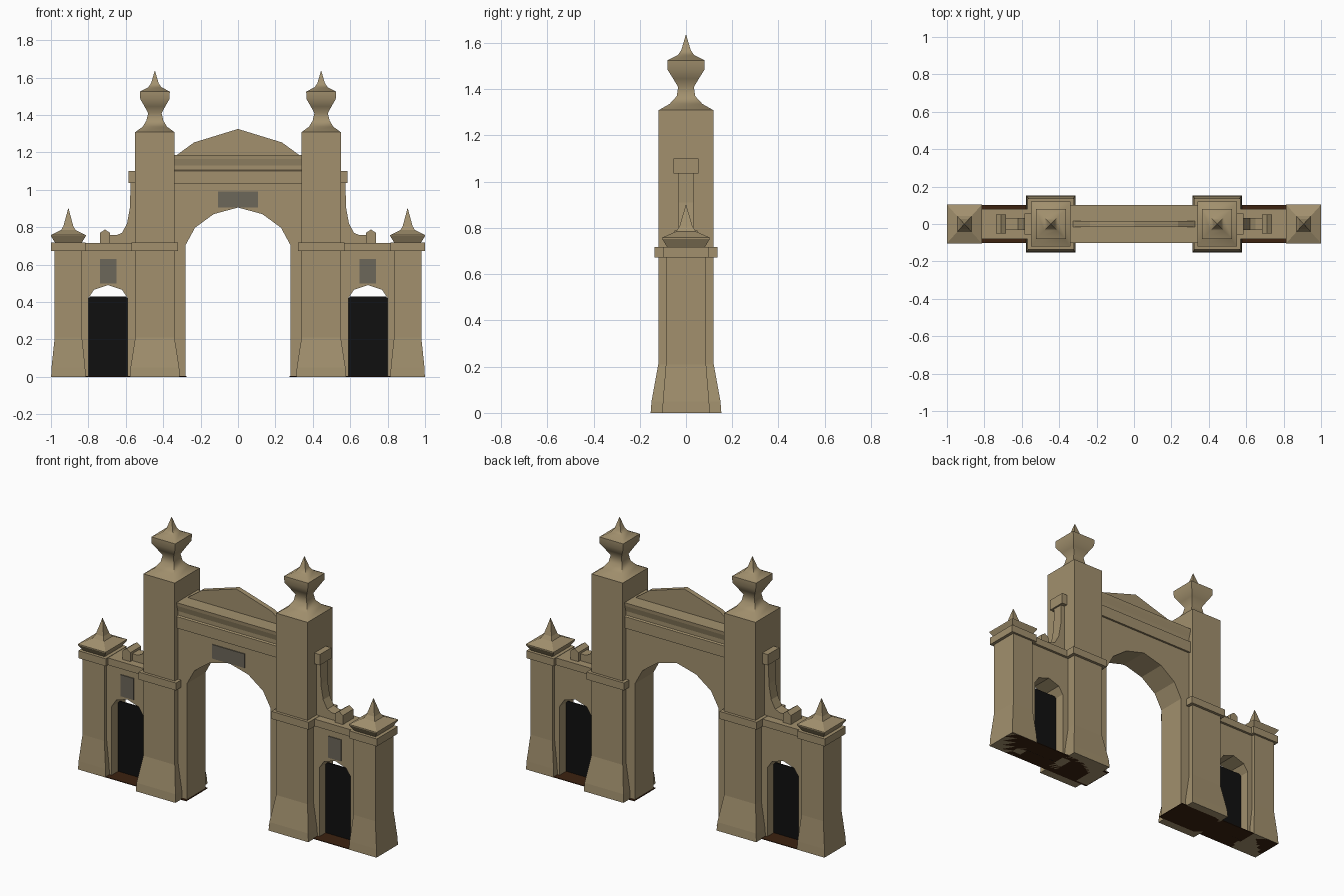
import bpy, bmesh
from math import radians

cube = bpy.data.objects.get("Cube")
if cube:
    bpy.data.objects.remove(cube, do_unlink=True)


def material(name, colour):
    m = bpy.data.materials.new(name)
    m.use_nodes = True
    m.diffuse_color = (*colour, 1)
    bsdf = m.node_tree.nodes["Principled BSDF"]
    bsdf.inputs["Base Color"].default_value = (*colour, 1)
    bsdf.inputs["Roughness"].default_value = 0.9
    return m


STONE = material("sandstone", (0.36, 0.28, 0.155))
PLAQUE = material("grey_plaque", (0.15, 0.135, 0.10))
DOOR = material("black_door", (0.005, 0.005, 0.005))
EARTH = material("dark_brown_base", (0.045, 0.016, 0.005))


def finish(name, bm, mat, smooth=False):
    bmesh.ops.remove_doubles(bm, verts=bm.verts, dist=1e-5)
    bmesh.ops.recalc_face_normals(bm, faces=bm.faces)
    mesh = bpy.data.meshes.new(name)
    bm.to_mesh(mesh)
    bm.free()
    mesh.materials.append(mat)
    ob = bpy.data.objects.new(name, mesh)
    bpy.context.collection.objects.link(ob)
    if smooth:
        bpy.ops.object.select_all(action="DESELECT")
        ob.select_set(True)
        bpy.context.view_layer.objects.active = ob
        bpy.ops.object.shade_smooth_by_angle(angle=radians(50))
    return ob


def loft(name, cx, rings, smooth=False):
    """Stack rectangles given as (half x, half y, z)."""
    bm = bmesh.new()
    loops = [[bm.verts.new((cx + i * hx, j * hy, z))
              for i, j in ((-1, -1), (1, -1), (1, 1), (-1, 1))]
             for hx, hy, z in rings]
    for a, b in zip(loops, loops[1:]):
        for k in range(4):
            n = (k + 1) % 4
            bm.faces.new((a[k], a[n], b[n], b[k]))
    bm.faces.new(loops[0])
    bm.faces.new(loops[-1])
    return finish(name, bm, STONE, smooth)


def prism(name, outline, a, b, axis="y", mat=STONE, side=1):
    """Extrude an outline from a to b along y (outline x, z) or x (outline y, z)."""
    bm = bmesh.new()
    put = (lambda p, t: (side * p[0], t, p[1])) if axis == "y" else \
          (lambda p, t: (side * t, p[0], p[1]))
    front = [bm.verts.new(put(p, a)) for p in outline]
    back = [bm.verts.new(put(p, b)) for p in outline]
    bm.faces.new(front)
    bm.faces.new(back[::-1])
    for k in range(len(outline)):
        n = (k + 1) % len(outline)
        bm.faces.new((front[k], back[k], back[n], front[n]))
    return finish(name, bm, mat)


def box(name, x, y, z, mat=STONE, side=1):
    outline = [(x[0], z[0]), (x[1], z[0]), (x[1], z[1]), (x[0], z[1])]
    return prism(name, outline, y[0], y[1], "y", mat, side)


def mirrored(half):
    """Complete a half outline, which starts at the outside and ends on x = 0."""
    return half + [(-x, z) for x, z in reversed(half) if x > 0]


# Central arch wall
arch = mirrored([(0.28, 0), (0.28, 0.705), (0.23, 0.797), (0.13, 0.87), (0, 0.905)])
prism("arch_wall", [(0.36, 1.12), (0.36, 0)] + arch + [(-0.36, 0), (-0.36, 1.12)],
      -0.088, 0.088)

# Cornice with a hollow moulding, then the thin gable above it
moulding = mirrored([(0.09, 1.03), (0.1, 1.03), (0.1, 1.1), (0.09, 1.105),
                     (0.09, 1.13), (0.1, 1.165), (0.102, 1.185), (0, 1.186)])
prism("cornice", moulding, -0.36, 0.36, "x")
gable = mirrored([(0.335, 1.18), (0.235, 1.253), (0, 1.325)])
prism("gable", gable, -0.015, 0.015)

# Central plaque
box("central_plaque", (-0.108, 0.108), (-0.093, -0.087), (0.905, 0.99), PLAQUE)

for s, tag in ((1, "left"), (-1, "right")):
    # Tall pillar with flared foot and collar
    cx = s * 0.4445
    loft(tag + "_main_pillar", cx, [(0.133, 0.153, 0), (0.13, 0.149, 0.05),
                                    (0.105, 0.12, 0.21), (0.105, 0.12, 1.31)])
    loft(tag + "_main_collar", cx, [(0.125, 0.137, 0.672), (0.125, 0.137, 0.717)])
    # Urn-like finial
    loft(tag + "_main_finial", cx,
         [(0.105, 0.12, 1.308), (0.065, 0.07, 1.337), (0.045, 0.04, 1.37),
          (0.036, 0.034, 1.41), (0.055, 0.055, 1.445), (0.078, 0.08, 1.485),
          (0.08, 0.08, 1.525), (0.035, 0.035, 1.548), (0.02, 0.02, 1.57),
          (0.001, 0.001, 1.635)], True)

    # Short end pillar with cap and pointed finial
    ex = s * 0.907
    loft(tag + "_end_pillar", ex, [(0.092, 0.103, 0), (0.09, 0.1, 0.05),
                                   (0.073, 0.087, 0.21), (0.073, 0.087, 0.69)])
    loft(tag + "_end_cap", ex, [(0.092, 0.1, 0.672), (0.092, 0.1, 0.717)])
    loft(tag + "_end_finial", ex, [(0.07, 0.08, 0.715), (0.093, 0.103, 0.752),
                                   (0.093, 0.103, 0.758), (0.038, 0.042, 0.785),
                                   (0.026, 0.028, 0.807), (0.001, 0.001, 0.9)])

    # Side wall with its small doorway
    prism(tag + "_side_wall",
          [(0.53, 0), (0.59, 0), (0.59, 0.42), (0.62, 0.465), (0.695, 0.49),
           (0.77, 0.465), (0.8, 0.42), (0.8, 0), (0.86, 0), (0.86, 0.69), (0.53, 0.69)],
          -0.065, 0.065, side=s)
    box(tag + "_side_coping", (0.53, 0.86), (-0.08, 0.08), (0.672, 0.715), side=s)
    prism(tag + "_door", [(0.58, 0), (0.81, 0), (0.81, 0.41), (0.79, 0.43),
                          (0.6, 0.43), (0.58, 0.41)], -0.004, 0.004, mat=DOOR, side=s)
    box(tag + "_side_plaque", (0.65, 0.738), (-0.07, -0.064), (0.5, 0.63), PLAQUE, s)
    box(tag + "_ground_slab", (0.275, 0.998), (-0.102, 0.102), (0, 0.004), EARTH, s)

    # Curved bracket against the tall pillar, with head and foot blocks
    prism(tag + "_bracket",
          [(0.54, 1.04), (0.575, 1.04), (0.577, 0.91), (0.593, 0.82), (0.62, 0.77),
           (0.65, 0.757), (0.69, 0.757), (0.69, 0.71), (0.54, 0.71)],
          -0.032, 0.032, side=s)
    box(tag + "_bracket_head", (0.54, 0.586), (-0.055, 0.055), (1.035, 1.1), side=s)
    prism(tag + "_bracket_foot", [(0.685, 0.71), (0.737, 0.71), (0.737, 0.77),
                                  (0.711, 0.788), (0.685, 0.77)], -0.05, 0.05, side=s)
